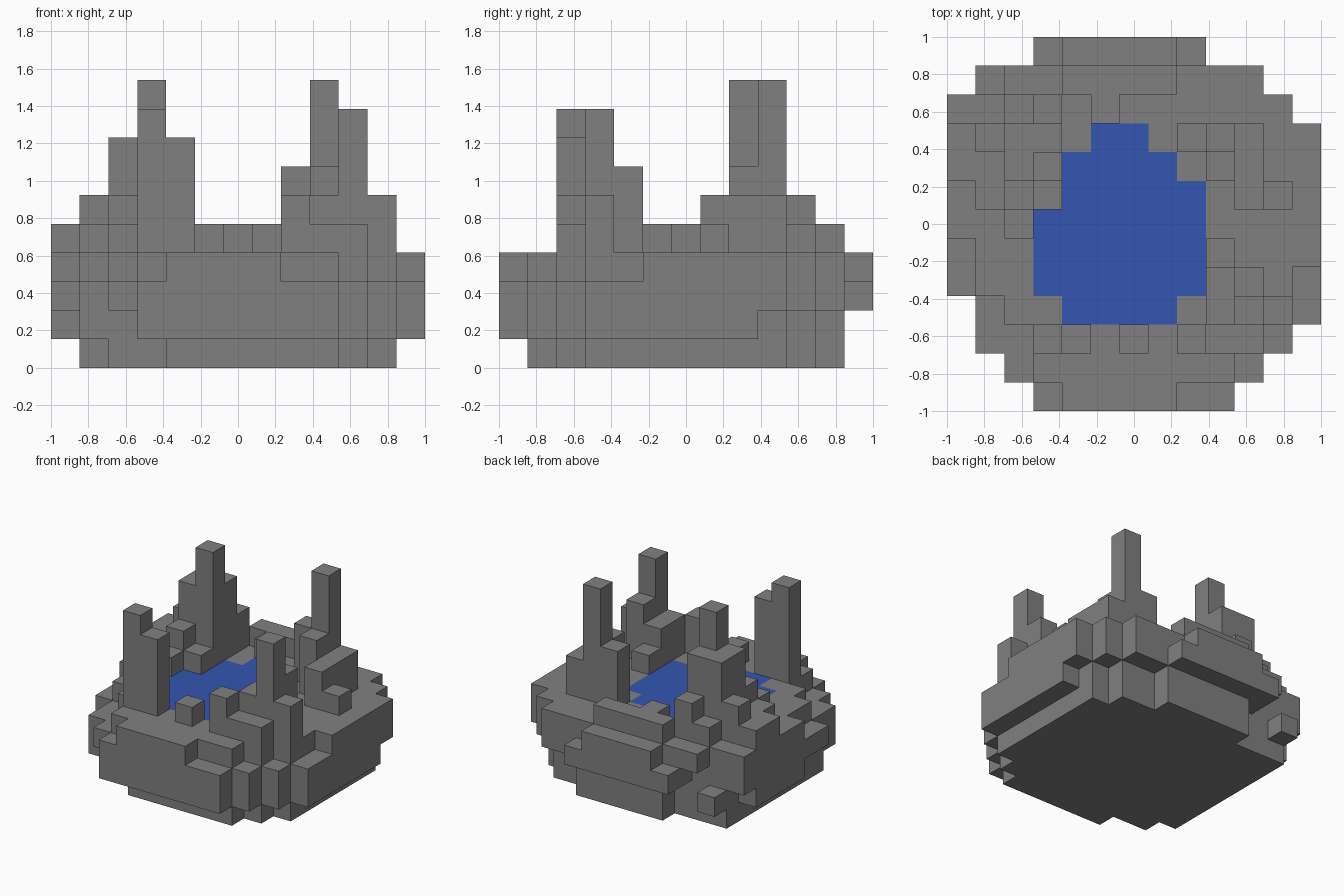
import bpy, bmesh
from mathutils import Vector

cube = bpy.data.objects.get("Cube")
if cube:
    bpy.data.objects.remove(cube, do_unlink=True)

CELL = 2 / 13
HALF = 6.5


def material(name, colour):
    mat = bpy.data.materials.new(name)
    mat.use_nodes = True
    mat.diffuse_color = colour
    mat.node_tree.nodes["Principled BSDF"].inputs["Base Color"].default_value = colour
    return mat


stone = material("grey_stone", (0.216, 0.216, 0.216, 1))
blue = material("lake_blue", (0.034, 0.093, 0.445, 1))

parts = {}


def layer(part, level, rows):
    """Fill one level; each row is (first y, last y, first x, last x)."""
    for y0, y1, x0, x1 in rows:
        for y in range(y0, y1 + 1):
            for x in range(x0, x1 + 1):
                parts.setdefault(part, set()).add((x, y, level))


def columns(part, *stacks):
    """Raise columns from the ground; each stack is (x, y, height)."""
    for x, y, height in stacks:
        for z in range(4, height):
            parts.setdefault(part, set()).add((x, y, z))


# Stepped rock base, from the bottom level up
layer("rock_base", 0, [(1, 1, 4, 9), (2, 2, 2, 10), (3, 9, 1, 11),
                       (10, 10, 1, 10), (11, 11, 4, 8)])
layer("rock_base", 1, [(0, 0, 3, 9), (1, 1, 3, 10), (2, 2, 1, 11), (3, 5, 1, 12),
                       (6, 8, 0, 12), (9, 9, 0, 11), (10, 10, 1, 10),
                       (11, 11, 1, 1), (11, 11, 4, 8)])
layer("rock_base", 2, [(0, 0, 3, 9), (1, 1, 2, 10), (2, 2, 1, 11), (3, 3, 1, 12),
                       (4, 9, 0, 12), (10, 10, 0, 11), (11, 11, 3, 10), (12, 12, 3, 8)])
layer("rock_base", 3, [(0, 0, 4, 7), (1, 1, 3, 9), (2, 2, 3, 10), (3, 3, 2, 11),
                       (4, 4, 1, 11), (5, 5, 1, 12), (6, 9, 0, 12), (10, 10, 0, 11),
                       (11, 11, 2, 10), (12, 12, 4, 7)])

# Lake, flush with the ground
layer("lake", 3, [(3, 3, 4, 7), (4, 6, 3, 8), (7, 7, 4, 8), (8, 8, 4, 7), (9, 9, 5, 6)])
parts["rock_base"] -= parts["lake"]

# Spires and their shoulders
columns("front_right_spire", (3, 2, 9), (4, 2, 8))
columns("front_left_spire", (10, 3, 9), (10, 4, 7), (9, 3, 6), (9, 4, 6), (9, 5, 5),
        (11, 3, 6))
columns("back_right_spire", (3, 8, 10), (2, 8, 8), (2, 9, 8), (3, 9, 8), (3, 10, 6),
        (2, 10, 5), (1, 9, 6), (1, 8, 5), (1, 7, 5), (0, 8, 5), (0, 9, 5),
        (2, 7, 6), (2, 6, 5), (3, 7, 5))
columns("back_left_spire", (9, 9, 10), (9, 8, 7), (8, 9, 7))

# Low walls and loose stones
columns("front_wall", (8, 2, 6), (9, 2, 5), (10, 2, 5))
columns("left_wall", (10, 7, 6), (10, 8, 6), (10, 9, 6), (11, 7, 5))
columns("back_wall", *[(x, 11, 5) for x in range(4, 8)])
columns("front_stone", (6, 2, 5))
columns("back_stone", (5, 10, 5))

occupied = set().union(*parts.values())


def build(name, cells, mat):
    """Make the exposed faces of a block part and merge flat neighbours."""
    bm = bmesh.new()
    for cell in sorted(cells):
        centre = Vector(cell) + Vector((0.5, 0.5, 0.5))
        for axis in range(3):
            for sign in (-1, 1):
                step = Vector((0, 0, 0))
                step[axis] = sign
                if tuple(int(c + s) for c, s in zip(cell, step)) in occupied:
                    continue
                u, v = Vector((0, 0, 0)), Vector((0, 0, 0))
                u[(axis + 1) % 3] = 0.5
                v[(axis + 2) % 3] = 0.5 * sign
                mid = centre + step / 2
                ring = (mid - u - v, mid + u - v, mid + u + v, mid - u + v)
                bm.faces.new([bm.verts.new((p - Vector((HALF, HALF, 0))) * CELL)
                              for p in ring])
    bmesh.ops.remove_doubles(bm, verts=bm.verts, dist=0.001)
    bmesh.ops.dissolve_limit(bm, angle_limit=0.01, verts=bm.verts, edges=bm.edges)
    mesh = bpy.data.meshes.new(name)
    bm.to_mesh(mesh)
    bm.free()
    mesh.materials.append(mat)
    bpy.context.collection.objects.link(bpy.data.objects.new(name, mesh))


for name, cells in parts.items():
    build(name, cells, blue if name == "lake" else stone)
